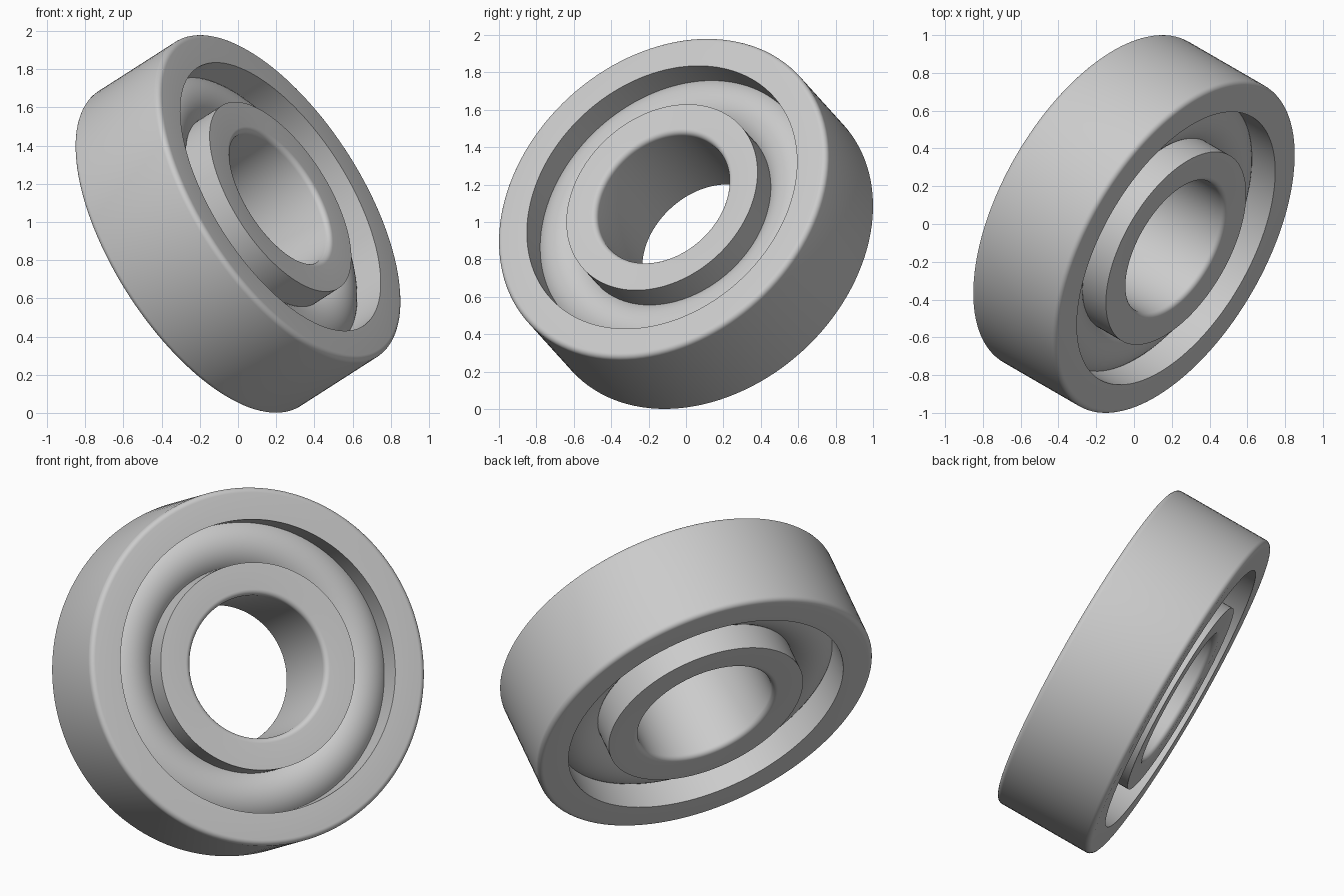
import bpy
import math
from mathutils import Vector, Matrix

cube = bpy.data.objects.get("Cube")
if cube:
    bpy.data.objects.remove(cube, do_unlink=True)

UNIT = 0.098          # size of one design unit
SEGMENTS = 128
AXIS = Vector((0.757, -0.438, 0.485))
PLACE = Matrix.Translation((0, 0, 0.99)) @ AXIS.to_track_quat('Z', 'Y').to_matrix().to_4x4()

steel = bpy.data.materials.new("grey_steel")
steel.use_nodes = True
colour = (0.6, 0.6, 0.6, 1)
steel.diffuse_color = colour
steel.node_tree.nodes["Principled BSDF"].inputs["Base Color"].default_value = colour


def arc(r, z, radius, start, end, steps):
    """Points of an arc in the radius / height plane, angles in degrees."""
    angles = [math.radians(start + (end - start) * i / steps) for i in range(steps + 1)]
    return [(r + radius * math.cos(a), z + radius * math.sin(a)) for a in angles]


def lathe(name, profile):
    """Spin a closed profile around the tilted axis."""
    n = len(profile)
    verts = []
    for i in range(SEGMENTS):
        a = math.tau * i / SEGMENTS
        verts += [Vector((r * math.cos(a), r * math.sin(a), z)) * UNIT for r, z in profile]
    faces = []
    for i in range(SEGMENTS):
        here, there = i * n, (i + 1) % SEGMENTS * n
        for j in range(n):
            k = (j + 1) % n
            faces.append((here + j, there + j, there + k, here + k))
    mesh = bpy.data.meshes.new(name)
    mesh.from_pydata(verts, [], faces)
    mesh.materials.append(steel)
    obj = bpy.data.objects.new(name, mesh)
    obj.matrix_world = PLACE
    bpy.context.collection.objects.link(obj)
    bpy.ops.object.select_all(action='DESELECT')
    obj.select_set(True)
    bpy.context.view_layer.objects.active = obj
    bpy.ops.object.shade_smooth_by_angle(angle=math.radians(35))
    return obj


HALF, ROUND = 3.0, 0.3        # half width and edge rounding
flat = HALF - ROUND

# Outer ring: rounded outside edges, crisp inside edges
lathe("outer_ring",
      [(8.2, -HALF)]
      + arc(10 - ROUND, -flat, ROUND, -90, 0, 6)
      + arc(10 - ROUND, flat, ROUND, 0, 90, 6)
      + [(8.2, HALF)])

# Inner ring: rounded bore edges, crisp outside edges
lathe("inner_ring",
      [(5.8, -HALF), (5.8, HALF)]
      + arc(4 + ROUND, flat, ROUND, 90, 180, 6)
      + arc(4 + ROUND, -flat, ROUND, 180, 270, 6))

# Round race filling the gap between the rings
lathe("rolling_race", arc(7, 0, 1.8, 0, 360 - 360 / 48, 47))
